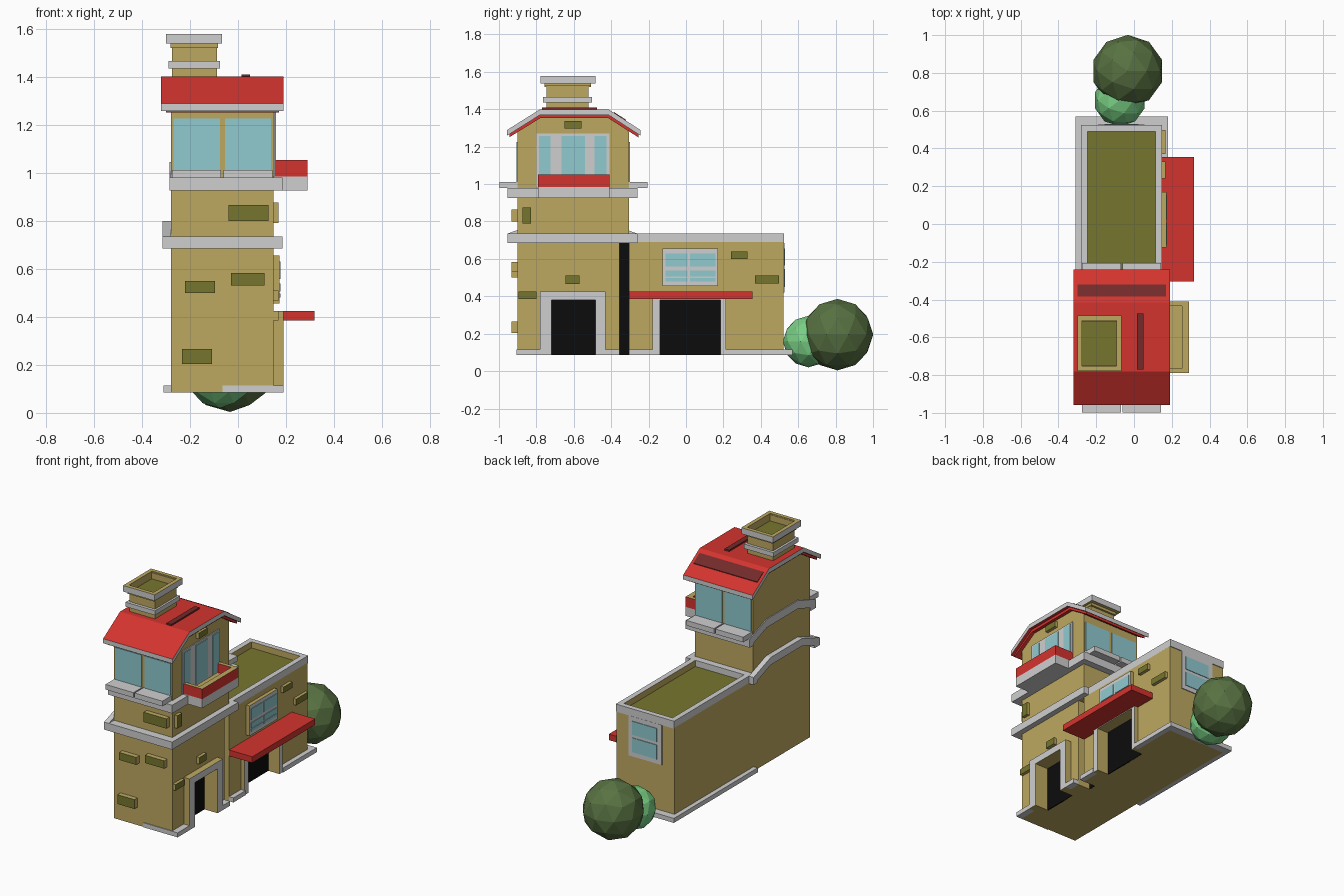
import bpy, bmesh
from mathutils import Vector

if "Cube" in bpy.data.objects:
    bpy.data.objects.remove(bpy.data.objects["Cube"])


def material(name, r, g, b):
    m = bpy.data.materials.new(name)
    lin = [(c / 255 / 12.92 if c < 11 else ((c / 255 + 0.055) / 1.055) ** 2.4) for c in (r, g, b)]
    m.diffuse_color = (*lin, 1)
    m.use_nodes = True
    m.node_tree.nodes["Principled BSDF"].inputs["Base Color"].default_value = m.diffuse_color
    return m


TAN = material("tan wall", 190, 169, 97)
GREY = material("pale grey trim", 207, 207, 207)
RED = material("red roof", 212, 52, 46)
DARKRED = material("dark red", 116, 42, 42)
OLIVE = material("olive", 118, 118, 46)
GLASS = material("pale blue glass", 144, 202, 208)
BLACK = material("black opening", 12, 12, 12)
LEAF = material("dark green leaves", 88, 114, 66)
MINT = material("light green leaves", 122, 208, 133)


def finish(name, bm, mat, rule=None, mat2=None):
    """Make an object; faces where rule(normal, centre) holds get mat2."""
    bmesh.ops.recalc_face_normals(bm, faces=bm.faces)
    me = bpy.data.meshes.new(name)
    if rule:
        for f in bm.faces:
            f.material_index = int(bool(rule(f.normal, f.calc_center_median())))
    bm.to_mesh(me)
    bm.free()
    me.materials.append(mat)
    if mat2:
        me.materials.append(mat2)
    ob = bpy.data.objects.new(name, me)
    bpy.context.collection.objects.link(ob)
    return ob


def box(name, x0, x1, y0, y1, z0, z1, mat, rule=None, mat2=None):
    bm = bmesh.new()
    bmesh.ops.create_cube(bm, size=1)
    for v in bm.verts:
        v.co = Vector((x0 if v.co.x < 0 else x1, y0 if v.co.y < 0 else y1, z0 if v.co.z < 0 else z1))
    return finish(name, bm, mat, rule, mat2)


def prism(name, yz, x0, x1, mat, rule=None, mat2=None):
    """Profile in y-z pushed along x."""
    bm = bmesh.new()
    f = bm.faces.new([bm.verts.new((x0, y, z)) for y, z in yz])
    ext = bmesh.ops.extrude_face_region(bm, geom=[f])
    bmesh.ops.translate(bm, vec=(x1 - x0, 0, 0), verts=[v for v in ext["geom"] if isinstance(v, bmesh.types.BMVert)])
    return finish(name, bm, mat, rule, mat2)


def ring(name, x0, x1, y0, y1, z0, z1, t, mat, rule=None, mat2=None):
    """Hollow rectangular frame with wall thickness t."""
    bm = bmesh.new()
    loops = []
    for d, z in ((0, z0), (0, z1), (t, z1), (t, z0)):
        loops.append([bm.verts.new(p) for p in ((x0 + d, y0 + d, z), (x1 - d, y0 + d, z), (x1 - d, y1 - d, z), (x0 + d, y1 - d, z))])
    for i in range(4):
        a, b = loops[i], loops[(i + 1) % 4]
        for k in range(4):
            n = (k + 1) % 4
            bm.faces.new((a[k], a[n], b[n], b[k]))
    return finish(name, bm, mat, rule, mat2)


def cut(ob, *size):
    c = box("cutter", *size, TAN)
    c.hide_render = True
    c.hide_viewport = False
    c.display_type = 'WIRE'
    m = ob.modifiers.new("cut", 'BOOLEAN')
    m.operation, m.solver, m.object = 'DIFFERENCE', 'EXACT', c


def faces_x(n, c): return n.x > 0.9
def faces_front(n, c): return n.y < -0.9


def strip(line, t):
    return line + [(y, z - t) for y, z in reversed(line)]


# main walls
L, R = -0.28, 0.148
tower = prism("tower_walls", [(-.9, .085), (-.305, .085), (-.305, 1.28), (-.42, 1.37), (-.78, 1.37), (-.9, 1.28)], L, R, TAN)
wing = box("wing_walls", L, R, -.305, .52, .085, .69, TAN)

# dark slot between tower and wing
cut(tower, .06, .3, -.355, -.2, .0, .686)
box("slot_back", .055, .063, -.355, -.305, .085, .686, BLACK)


# doorways: recessed opening, black panel, frame with grey face
def doorway(name, wall, y0, y1, f0, f1, top, ftop, x_out):
    cut(wall, .09, .3, y0, y1, .0, top)
    box(name + "_dark", .085, .094, y0, y1, .085, top, BLACK)
    for i, (a, b) in enumerate(((f0, y0), (y1, f1))):
        box(f"{name}_jamb_{i}", R, x_out, a, b, .085, top, TAN, faces_x, GREY)
    box(name + "_lintel", R, x_out, f0, f1, top, ftop, TAN, faces_x, GREY)


doorway("tower_door", tower, -.72, -.485, -.78, -.43, .38, .425, .19)
doorway("wing_door", wing, -.14, .185, -.18, .215, .38, .40, .175)
box("awning", R, .318, -.305, .355, .385, .425, RED)

# wing roof and parapet
box("wing_roof", L + .02, R - .02, -.305, .50, .688, .694, OLIVE)
ring("parapet", L, R, -.30, .525, .685, .735, .035, GREY,
     lambda n, c: abs(n.z) < .1 and -.27 < c.x < .13 and -.28 < c.y < .5, TAN)

# tower bands, with a stepped-up run on the left side
hump = [(-.955, 0), (-.77, .065), (-.44, .065), (-.26, 0)]
for name, x, z0, z1 in (("lower_band", -.315, .685, .735), ("upper_band", -.286, .925, .98)):
    box(name + "_front", x, .185, -.955, -.9, z0, z1, GREY)
    box(name + "_back", x, .185, -.305, -.26, z0, z1, GREY)
    box(name + "_right", R, .185, -.9, -.305, z0, z1, GREY)
    prism(name + "_left", strip([(y, z1 + h) for y, h in hump], z1 - z0), x, L, GREY)

# tower upper windows and sills, front and back
for side, y, s in (("front", -.9, -1), ("back", -.305, 1)):
    for i, (a, b) in enumerate(((-.268, -.075), (-.054, .138))):
        ya, yb = sorted((y, y + s * .006))
        box(f"{side}_window_{i}", a, b, ya, yb, 1.01, 1.225, GLASS)
        ya, yb = sorted((y, y + s * .098))
        box(f"{side}_sill_{i}", a - .007, b + .005, ya, yb, .978, 1.012, GREY)

# balcony
box("balcony_base", R, .29, -.79, -.41, .925, .985, GREY)
not_top = lambda n, c: n.z < .5
box("balcony_floor", R, .26, -.77, -.43, .985, .99, TAN)
box("balcony_front", .255, .29, -.79, -.41, .985, 1.052, TAN, not_top, RED)
for i, y in enumerate((-.79, -.435)):
    box(f"balcony_side_{i}", R, .255, y, y + .025, .985, 1.052, TAN, not_top, RED)
box("balcony_window_frame", R, .154, -.80, -.41, .985, 1.27, GREY)
for i, (a, b) in enumerate(((-.785, -.725), (-.665, -.54), (-.49, -.425))):
    box(f"balcony_window_{i}", .15, .158, a, b, 1.0, 1.257, GLASS)

# wing side window
box("side_window_frame", R, .172, -.125, .17, .455, .655, TAN, faces_x, GREY)
for a, b in ((-.11, .007), (.022, .157)):
    for c, d in ((.48, .498), (.505, .538), (.558, .63)):
        box("side_window_pane", .17, .176, a, b, c, d, GLASS)

# wing back window
box("back_window_frame", -.19, .055, .52, .526, .42, .685, GREY)
for c, d in ((.45, .545), (.565, .655)):
    box("back_window_pane", -.155, .025, .522, .530, c, d, GLASS)

# tower roof: red slopes with grey edges
ridge = [(-.958, 1.288), (-.78, 1.40), (-.415, 1.40), (-.242, 1.288)]
prism("roof", strip(ridge, .03), -.32, .19, RED, lambda n, c: abs(n.x) > .9 or abs(n.y) > .9, GREY)
prism("roof_soffit", strip([(-.945, 1.268), (-.78, 1.37), (-.415, 1.37), (-.255, 1.268)], .018), -.30, .17, RED)
prism("roof_back_panel", strip([(-.385, 1.385), (-.32, 1.343)], .01), -.30, .17, DARKRED)
box("roof_strip", .015, .05, -.77, -.475, 1.39, 1.41, DARKRED)

# chimney
not_up = lambda n, c: abs(n.z) < .5 and not (-.285 < c.x < -.08 and -.76 < c.y < -.51) or n.z < -.5
box("chimney_shaft", -.275, -.088, -.745, -.52, 1.38, 1.525, TAN)
box("chimney_inside", -.28, -.084, -.755, -.51, 1.523, 1.529, OLIVE)
box("chimney_collar", -.29, -.075, -.765, -.502, 1.435, 1.465, GREY)
ring("chimney_cap", -.30, -.067, -.778, -.484, 1.538, 1.578, .026, TAN,
     lambda n, c: abs(n.z) < .5 and (c.x < -.29 or c.x > -.075 or c.y < -.77 or c.y > -.49), GREY)
box("chimney_neck", -.28, -.084, -.755, -.51, 1.52, 1.5225, TAN)
ring("chimney_cap_lining", -.282, -.084, -.757, -.507, 1.52, 1.57, .008, TAN)

# raised bricks
for y0, y1, z0, z1 in ((-.645, -.57, .465, .51), (-.895, -.80, .385, .425), (-.875, -.828, .79, .875),
                       (-.65, -.56, 1.298, 1.338), (.24, .33, .60, .64), (.37, .497, .468, .51)):
    box("side_brick", R, .168, y0, y1, z0, z1, TAN, faces_x, OLIVE)
for x0, x1, z0, z1 in ((-.04, .126, .80, .865), (-.03, .11, .53, .582), (-.22, -.095, .50, .55), (-.233, -.108, .204, .266)):
    box("front_brick", x0, x1, -.932, -.9, z0, z1, TAN, faces_front, OLIVE)

# plinth
P = (.085, .115)
box("plinth_left", -.31, L, -.31, .57, *P, GREY)
box("plinth_back", -.31, .18, .52, .57, *P, GREY)
box("plinth_front", -.065, .19, -.905, -.9, *P, GREY)
for y0, y1, x in ((-.9, -.78, .19), (-.43, -.355, .19), (-.305, -.18, .18), (.215, .52, .18)):
    box("plinth_right", R, x, y0, y1, *P, GREY)


# bushes
def bush(name, x, y, z, r, mat):
    bm = bmesh.new()
    bmesh.ops.create_icosphere(bm, subdivisions=2, radius=r)
    bmesh.ops.translate(bm, vec=(x, y, z), verts=bm.verts)
    finish(name, bm, mat)


bush("large_bush", -.033, .81, .195, .191, LEAF)
bush("small_bush", -.075, .655, .158, .138, MINT)
